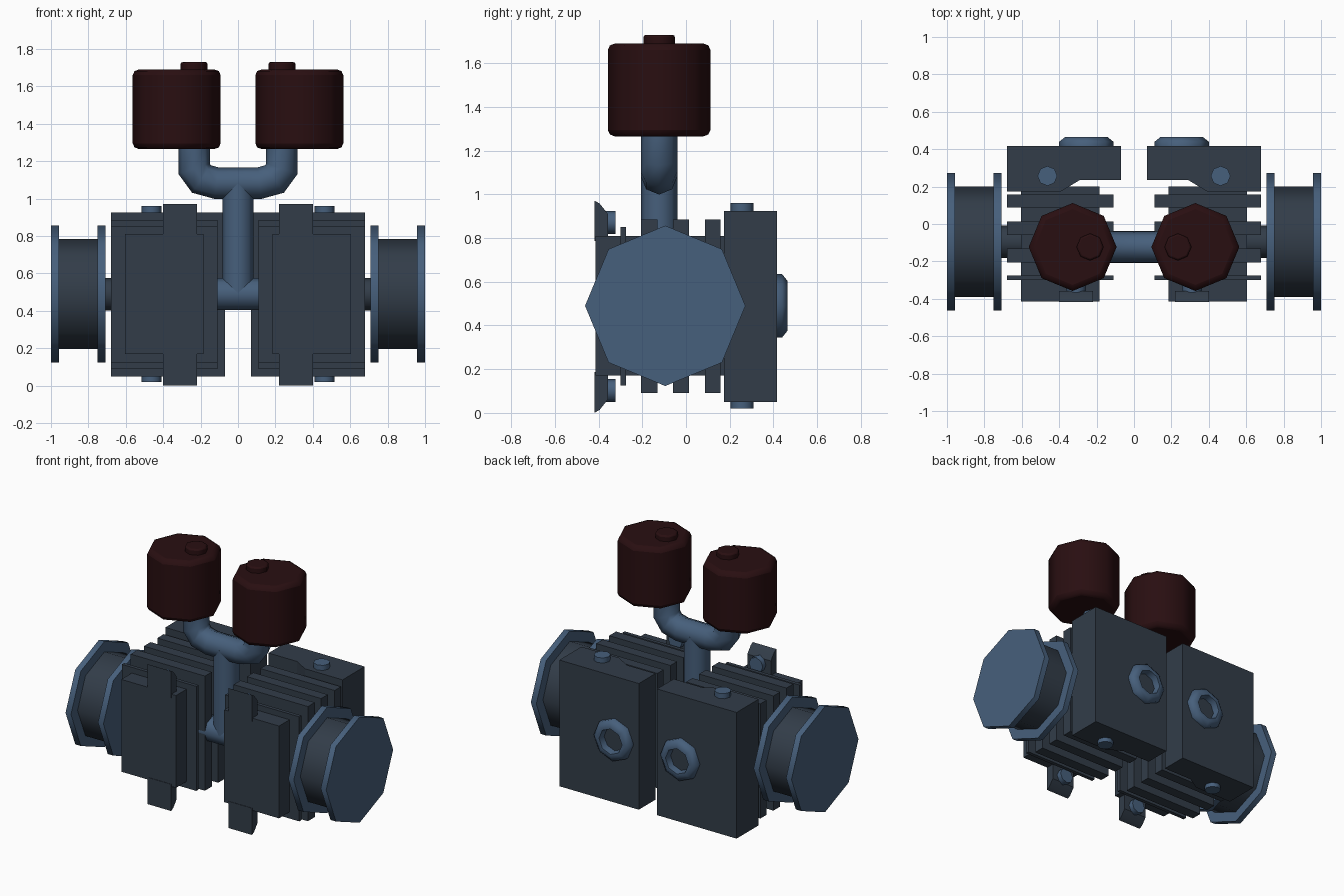
import bpy, bmesh, math
from mathutils import Vector, Matrix

if "Cube" in bpy.data.objects:
    bpy.data.objects.remove(bpy.data.objects["Cube"])


def material(name, rgb):
    m = bpy.data.materials.new(name)
    m.diffuse_color = (*rgb, 1)
    m.use_nodes = True
    m.node_tree.nodes["Principled BSDF"].inputs["Base Color"].default_value = m.diffuse_color
    return m


BLUE = material("steel blue", (0.062, 0.115, 0.2))
SLATE = material("dark slate", (0.032, 0.046, 0.066))
RED = material("dark maroon", (0.022, 0.0045, 0.0055))
AXES = {"X": Matrix.Rotation(math.pi / 2, 4, "Y"),
        "Y": Matrix.Rotation(-math.pi / 2, 4, "X"),
        "Z": Matrix.Identity(4)}


def finish(name, bm, mat, bevel=0, angle=50):
    bmesh.ops.recalc_face_normals(bm, faces=bm.faces)
    me = bpy.data.meshes.new(name)
    bm.to_mesh(me)
    bm.free()
    ob = bpy.data.objects.new(name, me)
    bpy.context.collection.objects.link(ob)
    me.materials.append(mat)
    if bevel:
        mod = ob.modifiers.new("rounded edge", "BEVEL")
        mod.width, mod.segments = bevel, 2
        mod.limit_method, mod.angle_limit = "ANGLE", math.radians(60)
    bpy.ops.object.select_all(action="DESELECT")
    ob.select_set(True)
    bpy.context.view_layer.objects.active = ob
    bpy.ops.object.shade_smooth_by_angle(angle=math.radians(angle))
    return ob


def box(name, x, y, z, mat):
    bm = bmesh.new()
    bmesh.ops.create_cube(bm, size=1)
    for v in bm.verts:
        v.co = [(lo + hi) / 2 + c * (hi - lo) for c, (lo, hi) in zip(v.co, (x, y, z))]
    return finish(name, bm, mat, angle=30)


def rod(name, centre, axis, radius, length, mat, bevel=0, sides=8):
    bm = bmesh.new()
    bmesh.ops.create_cone(bm, cap_ends=True, segments=sides, radius1=radius,
                          radius2=radius, depth=length)
    bm.transform(Matrix.Translation(centre) @ AXES[axis])
    return finish(name, bm, mat, bevel)


def prism(name, outline, offset, mat):
    """Extrude a closed 3D outline along an offset."""
    bm = bmesh.new()
    face = bm.faces.new([bm.verts.new(p) for p in outline])
    ext = bmesh.ops.extrude_face_region(bm, geom=[face])["geom"]
    verts = [g for g in ext if isinstance(g, bmesh.types.BMVert)]
    bmesh.ops.translate(bm, verts=verts, vec=offset)
    return finish(name, bm, mat, angle=30)


def ring(name, centre, profile, mat, sides=8):
    """Revolve an open (radius, y) profile around the y axis."""
    bm = bmesh.new()
    loops = []
    for i in range(sides):
        a = 2 * math.pi * i / sides
        loops.append([bm.verts.new((centre[0] + r * math.cos(a), y,
                                    centre[2] + r * math.sin(a))) for r, y in profile])
    for i in range(sides):
        a, b = loops[i], loops[(i + 1) % sides]
        for j in range(len(profile) - 1):
            bm.faces.new((a[j], a[j + 1], b[j + 1], b[j]))
    return finish(name, bm, mat)


def pipe(name, points, radius, mat, sides=8):
    """Sweep a polygon along a path in the xz plane, mitred at the corners."""
    bm = bmesh.new()
    pts = [Vector(p) for p in points]
    rows = []
    for i, p in enumerate(pts):
        d0 = (p - pts[max(i - 1, 0)]).normalized()
        d1 = (pts[min(i + 1, len(pts) - 1)] - p).normalized()
        t = (d0 + d1).normalized()
        side = Vector((0, 1, 0)).cross(t)
        stretch = 1 / max(0.7, t.dot(d1 if d1.length else d0))
        rows.append([bm.verts.new(p + radius * (math.cos(a) * stretch * side
                                                + math.sin(a) * Vector((0, 1, 0))))
                     for a in (2 * math.pi * k / sides for k in range(sides))])
    for a, b in zip(rows, rows[1:]):
        for k in range(sides):
            n = (k + 1) % sides
            bm.faces.new((a[k], a[n], b[n], b[k]))
    bm.faces.new(rows[0])
    bm.faces.new(rows[-1])
    return finish(name, bm, mat)


def span(s, lo, hi):
    return (lo, hi) if s > 0 else (-hi, -lo)


AXLE_Y, PIPE_Y, MID_Z = -0.095, -0.123, 0.49

for s, label in ((-1, "left"), (1, "right")):
    # cylinder body with cooling fins
    box(f"{label}_body", span(s, 0.185, 0.605), (-0.415, 0.2), (0.17, 0.81), SLATE)
    for i, (y0, y1, z0, z1) in enumerate(((-0.3, -0.275, 0.125, 0.85),
                                          (-0.205, -0.13, 0.09, 0.885),
                                          (-0.06, 0.013, 0.09, 0.885),
                                          (0.087, 0.157, 0.09, 0.885))):
        box(f"{label}_fin_{i + 1}", span(s, 0.11, 0.68), (y0, y1), (z0, z1), SLATE)

    # stepped rear block
    plan = ((0.07, 0.417), (0.68, 0.417), (0.68, 0.175),
            (0.39, 0.175), (0.29, 0.235), (0.07, 0.235))
    prism(f"{label}_rear_block", [(s * x, y, 0.05) for x, y in plan],
          (0, 0, 0.875), SLATE)

    # rear port and the bolt through the rear block
    ring(f"{label}_rear_port", (s * 0.255, 0, MID_Z),
         ((0.145, 0.41), (0.145, 0.44), (0.115, 0.464), (0.088, 0.464), (0.08, 0.41)), BLUE)
    rod(f"{label}_block_bolt", (s * 0.463, 0.257, MID_Z), "Z", 0.053, 0.94, BLUE)

    # front lugs with bevelled backs, and their bolts
    for up, where in ((1, "upper"), (-1, "lower")):
        edge = ((-0.418, 0.3), (-0.418, 0.485), (-0.395, 0.472), (-0.358, 0.425), (-0.358, 0.3))
        x0, x1 = span(s, 0.22, 0.4)
        prism(f"{label}_{where}_lug", [(x0, y, 0.486 + up * z) for y, z in edge],
              (x1 - x0, 0, 0), SLATE)
        rod(f"{label}_{where}_lug_bolt", (s * 0.31, -0.345, 0.487 + up * 0.385),
            "Y", 0.053, 0.045, BLUE)

    # axle and flanged drum
    rod(f"{label}_axle", (s * 0.66, AXLE_Y, MID_Z), "X", 0.087, 0.14, SLATE)
    rod(f"{label}_drum", (s * 0.855, AXLE_Y, MID_Z), "X", 0.295, 0.25, SLATE)
    rod(f"{label}_inner_flange", (s * 0.73, AXLE_Y, MID_Z), "X", 0.367, 0.042, BLUE)
    rod(f"{label}_outer_flange", (s * 0.979, AXLE_Y, MID_Z), "X", 0.367, 0.042, BLUE)

    # canister with filler cap
    rod(f"{label}_canister", (s * 0.328, PIPE_Y, 1.478), "Z", 0.235, 0.425, RED, 0.03)
    rod(f"{label}_canister_cap", (s * 0.235, PIPE_Y, 1.705), "Z", 0.072, 0.05, RED, 0.01)

# forked pipe feeding both canisters
half = [(0.235, 1.29), (0.235, 1.16), (0.195, 1.105), (0.115, 1.083)]
pipe("fork_pipe", [(-x, PIPE_Y, z) for x, z in half]
     + [(x, PIPE_Y, z) for x, z in reversed(half)], 0.084, BLUE)
rod("riser_pipe", (0, PIPE_Y, 0.79), "Z", 0.084, 0.6, BLUE)
rod("cross_pipe", (0, PIPE_Y, MID_Z), "X", 0.086, 0.4, BLUE)
